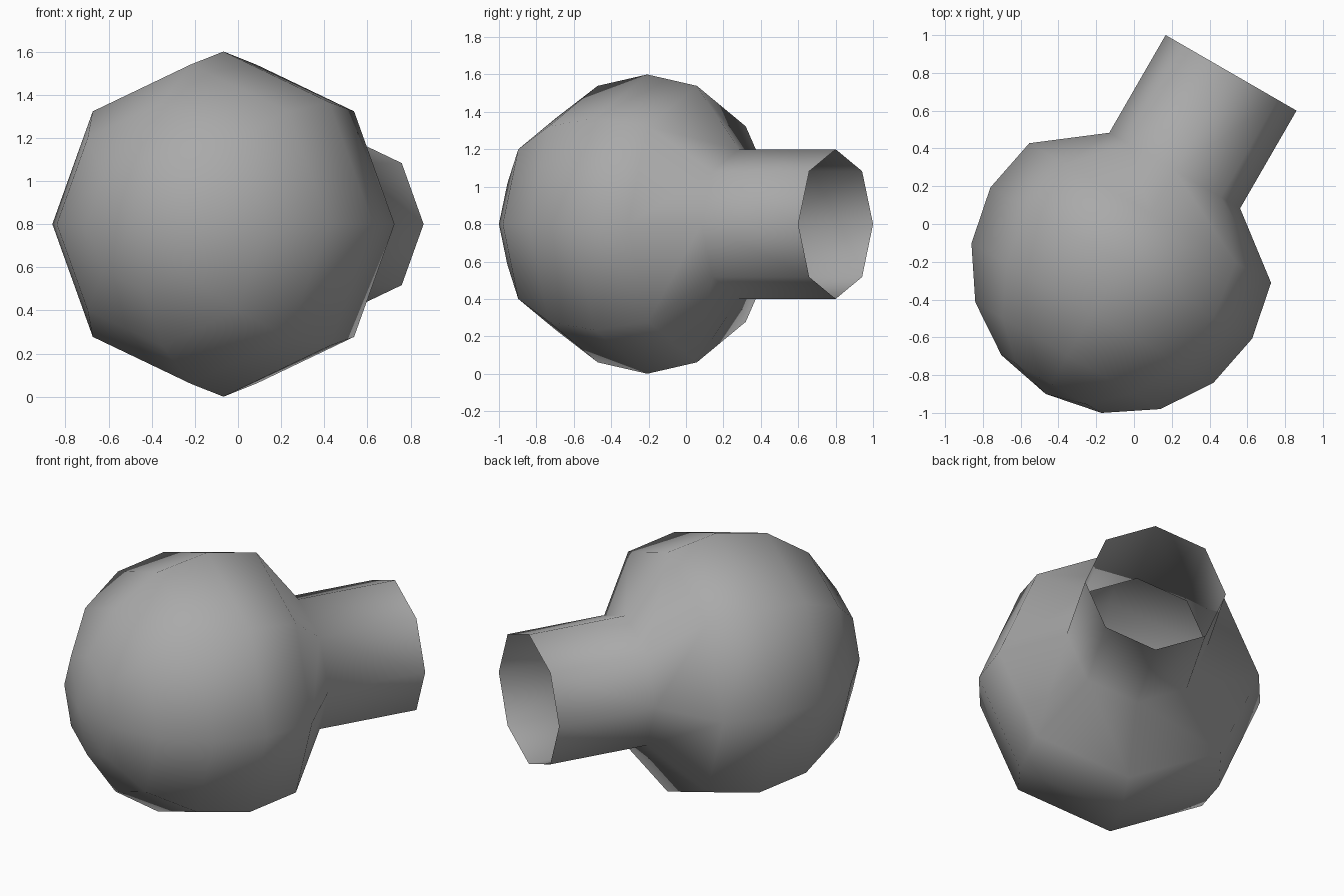
import bpy
import bmesh
from math import radians, cos
from mathutils import Matrix

cube = bpy.data.objects.get("Cube")
if cube:
    bpy.data.objects.remove(cube, do_unlink=True)

RADIUS = 0.8          # bulb radius
NECK_RADIUS = 0.4
NECK_END = 1.163      # distance from bulb centre to the open end
CENTRE = (-0.0675, -0.207, RADIUS)

grey = bpy.data.materials.new("plain_grey")
grey.use_nodes = True
colour = (0.4, 0.4, 0.4, 1)
grey.diffuse_color = colour
grey.node_tree.nodes["Principled BSDF"].inputs["Base Color"].default_value = colour

# Eight-sided bulb with its pole along the neck axis
bm = bmesh.new()
bmesh.ops.create_uvsphere(bm, u_segments=8, v_segments=8, radius=RADIUS)

# Open the cap and narrow its rim to the neck width
rim_height = RADIUS * cos(radians(45))
cap = [v for v in bm.verts if v.co.z > rim_height + 0.01]
bmesh.ops.delete(bm, geom=cap, context='VERTS')
for v in bm.verts:
    if abs(v.co.z - rim_height) < 0.01:
        v.co.xy = v.co.xy.normalized() * NECK_RADIUS

# Extrude the rim into a hollow, open neck
rim = [e for e in bm.edges if e.is_boundary]
extruded = bmesh.ops.extrude_edge_only(bm, edges=rim)["geom"]
for v in extruded:
    if isinstance(v, bmesh.types.BMVert):
        v.co.z = NECK_END
bmesh.ops.recalc_face_normals(bm, faces=bm.faces)

# Lay the neck level, pointing back and to the left
bm.transform(Matrix.Translation(CENTRE)
             @ Matrix.Rotation(radians(-30), 4, 'Z')
             @ Matrix.Rotation(radians(-90), 4, 'X'))
for face in bm.faces:
    face.smooth = True

mesh = bpy.data.meshes.new("bulb_with_neck")
bm.to_mesh(mesh)
bm.free()
mesh.materials.append(grey)
bulb = bpy.data.objects.new("bulb_with_neck", mesh)
bpy.context.collection.objects.link(bulb)
